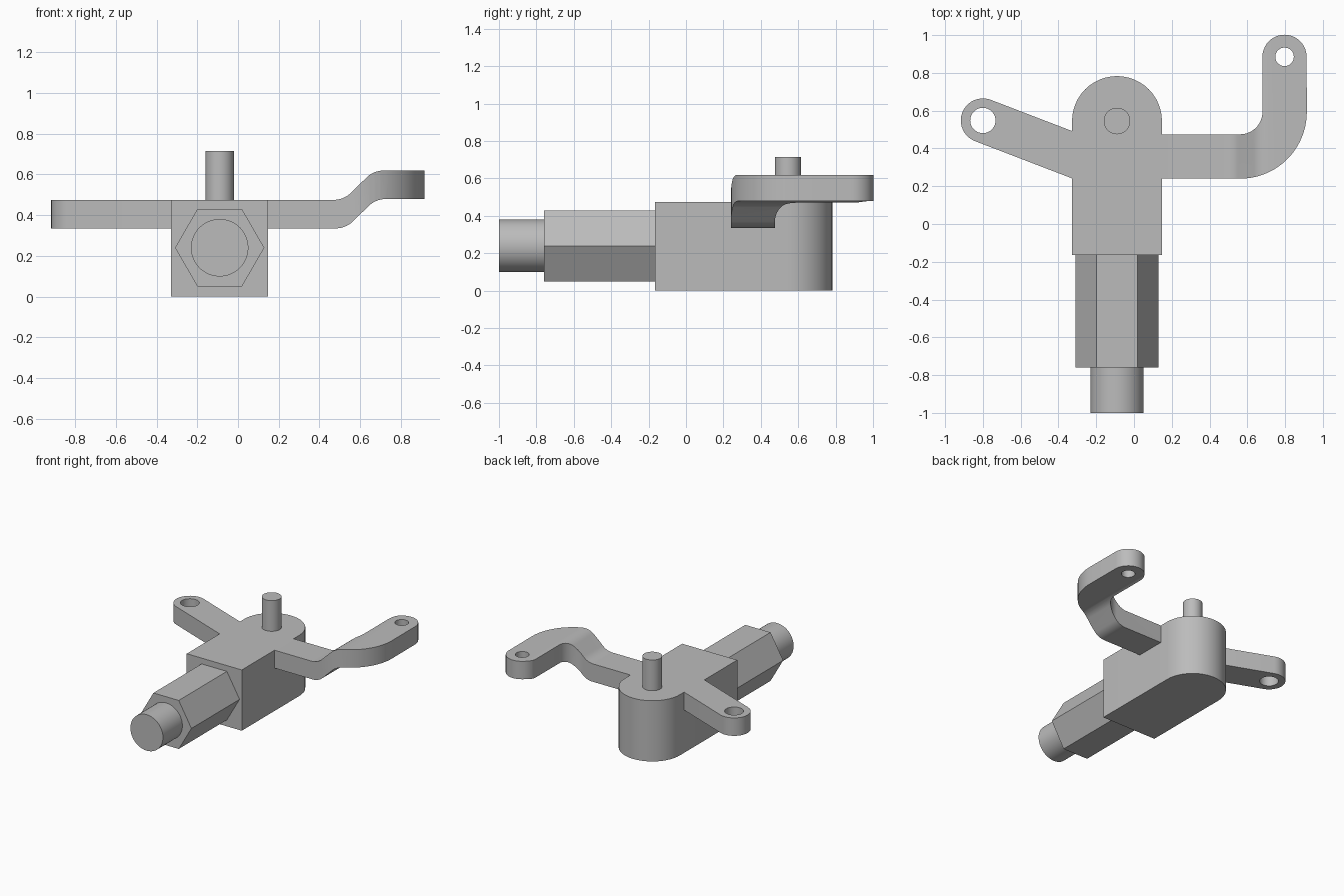
import bpy
import bmesh
from math import sin, cos, tan, radians, pi

if "Cube" in bpy.data.objects:
    bpy.data.objects.remove(bpy.data.objects["Cube"], do_unlink=True)

GREY = (0.5, 0.5, 0.5, 1)
grey = bpy.data.materials.new("plain grey")
grey.use_nodes = True
grey.diffuse_color = GREY
grey.node_tree.nodes["Principled BSDF"].inputs["Base Color"].default_value = GREY

CX, PIVOT_Y, HALF = -0.09, 0.545, 0.238    # body centre line, pin position, half width
TOP, BASE, AXIS_Z = 0.475, 0.335, 0.24     # arm top, arm underside, shaft axis height
ARM_R = 0.117


def arc(x, y, r, start, end, steps=20):
    angles = [radians(start + (end - start) * i / steps) for i in range(steps + 1)]
    return [(x + r * cos(a), y + r * sin(a)) for a in angles]


def circle(x, y, r, sides=48):
    return arc(x, y, r, 0, 360, sides)[:-1]


def prism(name, outline, low, high, along="z"):
    """Extrude a closed outline along z (outline in x, y) or y (outline in x, z)."""
    place = (lambda p, d: (p[0], p[1], d)) if along == "z" else (lambda p, d: (p[0], d, p[1]))
    bm = bmesh.new()
    a, b = [[bm.verts.new(place(p, d)) for p in outline] for d in (low, high)]
    bm.faces.new(a)
    bm.faces.new(b)
    for i in range(len(a)):
        j = (i + 1) % len(a)
        bm.faces.new((a[i], a[j], b[j], b[i]))
    bmesh.ops.recalc_face_normals(bm, faces=bm.faces)
    mesh = bpy.data.meshes.new(name)
    bm.to_mesh(mesh)
    bm.free()
    mesh.materials.append(grey)
    obj = bpy.data.objects.new(name, mesh)
    bpy.context.collection.objects.link(obj)
    return obj


def combine(obj, tool, operation):
    """Apply a boolean and discard the tool."""
    tool.hide_render = True
    mod = obj.modifiers.new("cut", "BOOLEAN")
    mod.operation, mod.solver, mod.object = operation, "EXACT", tool
    bpy.context.view_layer.objects.active = obj
    bpy.ops.object.modifier_apply(modifier=mod.name)
    bpy.data.objects.remove(tool, do_unlink=True)


# Body block with rounded back, and its pin
body = prism("body", arc(CX, PIVOT_Y, HALF, 0, 180, 24)
             + [(CX - HALF, -0.165), (CX + HALF, -0.165)], 0, TOP)
pin = prism("pin", circle(CX, PIVOT_Y, 0.07), TOP, 0.715)

# Hexagonal collar and round shaft end
collar = prism("hex_collar", circle(CX, AXIS_Z, 0.219, 6), -0.76, -0.165, "y")
shaft = prism("shaft_end", circle(CX, AXIS_Z, 0.141), -1, -0.76, "y")

# Straight slanted arm with an eye
eye_x, eye_y, slant = -0.8, 0.548, 21
tip = arc(eye_x, eye_y, ARM_R, 90 - slant, 270 - slant)
side = CX - HALF
roots = [(side, y - (side - x) * tan(radians(slant))) for x, y in (tip[-1], tip[0])]
straight_arm = prism("straight_arm", tip + roots, BASE, TOP)
combine(straight_arm, prism("eye_cutter", circle(eye_x, eye_y, 0.067), 0, 1), "DIFFERENCE")

# Bent arm: curved plan outline cut by a stepped side profile
BEND_X, BEND_Y, END_X, END_Y = 0.562, 0.593, 0.797, 0.885
plan = ([(CX + HALF, BEND_Y - 0.353)]
        + arc(BEND_X, BEND_Y, 0.353, -90, 0)
        + arc(END_X, END_Y, ARM_R, 0, 180)
        + arc(BEND_X, BEND_Y, 0.118, 0, -90)
        + [(CX + HALF, BEND_Y - 0.118)])
bent_arm = prism("bent_arm", plan, 0.2, 0.8)


def step(x, z, rise=0.144, r=0.12, run=0.245):
    """S-shaped rise: concave bend, slope, convex bend."""
    return (arc(x, z + r, r, -90, -45, 10)
            + arc(x + run, z + rise - r, r, 135, 90, 10))


upper = [(0, TOP)] + step(0.47, TOP) + [(1.2, TOP + 0.144)]
lower = [(0, BASE)] + step(0.48, BASE) + [(1.2, BASE + 0.144)]
combine(bent_arm, prism("step_cutter", upper + lower[::-1], 0, 1.2, "y"), "INTERSECT")
combine(bent_arm, prism("hole_cutter", circle(END_X, END_Y, 0.049), 0, 1), "DIFFERENCE")

# Smooth the rounded sides, keep the edges sharp
for obj in (body, pin, shaft, straight_arm, bent_arm):
    bpy.ops.object.select_all(action="DESELECT")
    obj.select_set(True)
    bpy.context.view_layer.objects.active = obj
    bpy.ops.object.shade_smooth_by_angle(angle=pi / 6)
